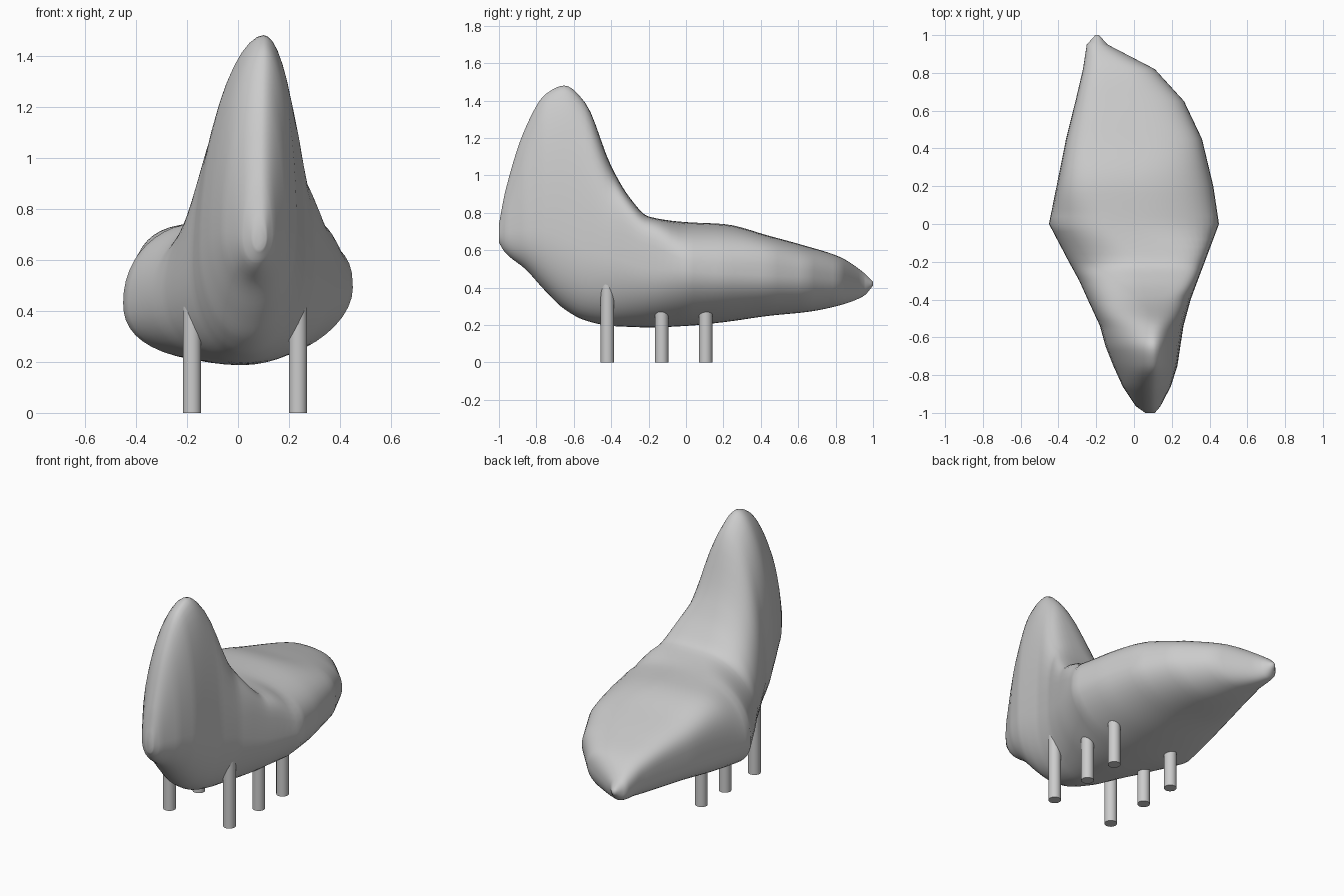
import bpy, bmesh, math

if "Cube" in bpy.data.objects:
    bpy.data.objects.remove(bpy.data.objects["Cube"])

# Body stations along y:
# y, bottom z, top z, left x, right x, crest x, widest z, upper-left and upper-right squareness
STATIONS = [
    (-1.00, .64, .74, .06, .11, .09, .69, 2.0, 2.0),
    (-.965, .585, .92, .01, .14, .09, .70, 1.9, 1.9),
    (-.86, .50, 1.25, -.06, .195, .095, .71, 1.9, 1.9),
    (-.75, .38, 1.435, -.11, .23, .10, .70, 1.8, 2.0),
    (-.65, .285, 1.48, -.15, .245, .10, .66, 1.8, 2.0),
    (-.54, .225, 1.39, -.18, .262, .10, .60, 1.8, 2.2),
    (-.40, .195, 1.05, -.245, .30, .06, .55, 1.8, 3.0),
    (-.30, .19, .88, -.29, .337, .04, .51, 1.9, 4.6),
    (-.20, .187, .78, -.345, .375, .02, .48, 2.0, 5.0),
    (.00, .195, .75, -.45, .45, -.12, .46, 2.1, 2.7),
    (.20, .215, .74, -.41, .42, -.10, .45, 3.2, 2.7),
    (.45, .25, .675, -.36, .36, -.04, .45, 4.0, 3.2),
    (.65, .27, .62, -.31, .265, -.06, .45, 4.0, 2.8),
    (.82, .305, .565, -.27, .11, -.10, .44, 3.4, 2.6),
    (.95, .355, .48, -.25, -.14, -.20, .42, 2.2, 2.2),
    (1.00, .41, .43, -.205, -.185, -.195, .42, 2.0, 2.0),
]
SIDES = 48
STEPS = 5


def ring(st):
    """Closed cross-section at one station."""
    y, zb, zt, xl, xr, xt, zm, pl, pr = st
    tilt = .03 * max(0, 1 - abs(y) / .8)      # right flank bulges higher than the left
    pts = []
    for i in range(SIDES):
        a = 2 * math.pi * i / SIDES
        c, s = math.cos(a), math.sin(a)
        up = s >= 0
        p = (pr if c >= 0 else pl) if up else (2.0 if c >= 0 else 2.2)
        cx = xt if up else xt + ((xl + xr) / 2 - xt) * abs(s)
        ex = xr if c >= 0 else xl
        zc = zm + (tilt if c >= 0 else -tilt)
        x = cx + (ex - cx) * abs(c) ** (2 / p)
        z = zc + ((zt if up else zb) - zc) * abs(s) ** (2 / p)
        pts.append((x, y, z))
    return pts


def smooth_stations():
    """Monotone cubic interpolation between stations; the plan outline stays straight-sided."""
    n = len(STATIONS)

    def slope(i, k):
        if i == 0 or i == n - 1:
            j = min(i, n - 2)
            return (STATIONS[j + 1][k] - STATIONS[j][k]) / (STATIONS[j + 1][0] - STATIONS[j][0])
        a, b, c = STATIONS[i - 1], STATIONS[i], STATIONS[i + 1]
        d0, d1 = (b[k] - a[k]) / (b[0] - a[0]), (c[k] - b[k]) / (c[0] - b[0])
        return 0 if d0 * d1 <= 0 else 2 * d0 * d1 / (d0 + d1)

    out = []
    for i in range(n - 1):
        a, b = STATIONS[i], STATIONS[i + 1]
        h = b[0] - a[0]
        for s in range(STEPS):
            t = s / STEPS
            row = [a[0] + h * t]
            for k in range(1, len(a)):
                if k in (3, 4):
                    row.append(a[k] + (b[k] - a[k]) * t)
                    continue
                row.append((2*t**3 - 3*t*t + 1) * a[k] + (t**3 - 2*t*t + t) * h * slope(i, k)
                           + (3*t*t - 2*t**3) * b[k] + (t**3 - t*t) * h * slope(i + 1, k))
            out.append(row)
    return out + [list(STATIONS[-1])]


# Sculpted lounge body: tall pointed back flowing into a long seat
bm = bmesh.new()
rings = [[bm.verts.new(p) for p in ring(st)] for st in smooth_stations()]
for r0, r1 in zip(rings, rings[1:]):
    for i in range(SIDES):
        j = (i + 1) % SIDES
        bm.faces.new((r0[i], r0[j], r1[j], r1[i]))
bm.faces.new(rings[0])
bm.faces.new(rings[-1])
bmesh.ops.recalc_face_normals(bm, faces=bm.faces)
mesh = bpy.data.meshes.new("lounge_body")
bm.to_mesh(mesh)
bm.free()
for f in mesh.polygons:
    f.use_smooth = True
body = bpy.data.objects.new("lounge_body", mesh)
bpy.context.collection.objects.link(body)

# Six round legs in three pairs
for row, (y, h) in {"front": (-.42, .44), "middle": (-.13, .30), "back": (.105, .30)}.items():
    for side, x in (("left", -.18), ("right", .235)):
        bpy.ops.mesh.primitive_cylinder_add(vertices=24, radius=.036, depth=h, location=(x, y, h / 2))
        bpy.context.object.name = f"{row}_{side}_leg"
        bpy.ops.object.shade_smooth_by_angle()
